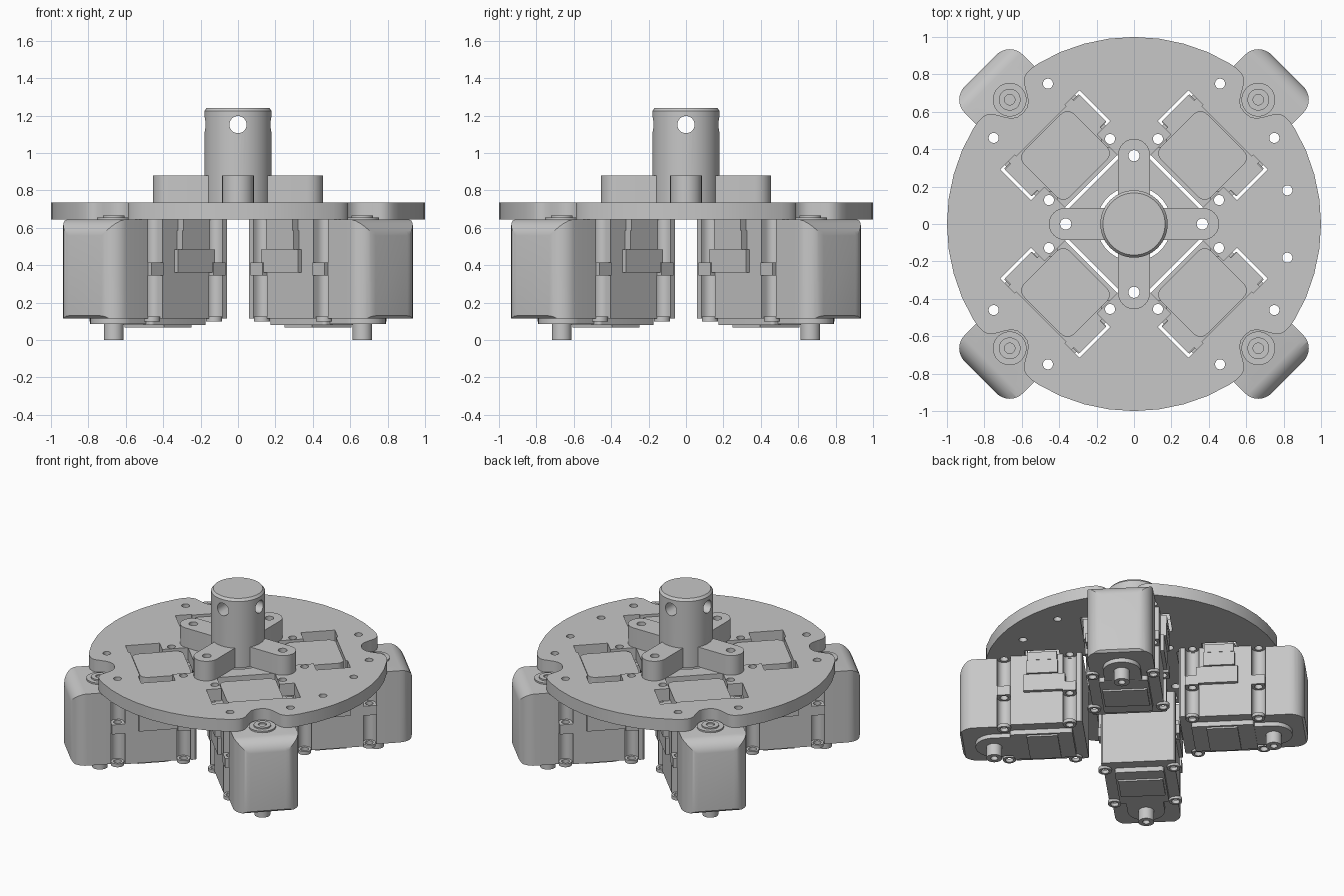
import bpy, bmesh
from math import sin, cos, pi, radians, atan2
from mathutils import Vector

if "Cube" in bpy.data.objects:
    bpy.data.objects.remove(bpy.data.objects["Cube"])

grey = bpy.data.materials.new("machined grey")
grey.use_nodes = True
COLOUR = (0.57, 0.57, 0.57, 1)
grey.diffuse_color = COLOUR
grey.node_tree.nodes["Principled BSDF"].inputs["Base Color"].default_value = COLOUR
parts = []


def link(name, mesh, angle=0):
    ob = bpy.data.objects.new(name, mesh)
    ob.rotation_euler.z = angle
    bpy.context.collection.objects.link(ob)
    return ob


def evaluated(ob):
    bpy.context.view_layer.update()
    dg = bpy.context.evaluated_depsgraph_get()
    return bpy.data.meshes.new_from_object(ob.evaluated_get(dg))


def arc(x, y, r, a0, a1, n):
    """Points on an arc, angles in degrees."""
    angles = [radians(a0 + (a1 - a0) * i / n) for i in range(n + 1)]
    return [(x + r * cos(t), y + r * sin(t)) for t in angles]


def circle(x, y, r, n=32):
    return arc(x, y, r, 0, 360, n)[:-1]


def rect(x0, x1, half, r=0, n=6):
    """Rectangle centred on the x axis, with rounded corners."""
    if not r:
        return [(x0, -half), (x1, -half), (x1, half), (x0, half)]
    corners = [(x1 - r, half - r), (x0 + r, half - r), (x0 + r, r - half), (x1 - r, r - half)]
    return [p for k, (cx, cy) in enumerate(corners) for p in arc(cx, cy, r, 90 * k, 90 * k + 90, n)]


def mirrored(half):
    """Close an outline by reflecting it in the x axis."""
    return half + [(x, -y) for x, y in reversed(half)]


def turn(points, a):
    return [(x * cos(a) - y * sin(a), x * sin(a) + y * cos(a)) for x, y in points]


def prism(name, loops, z0, z1, planes=()):
    """Extrude outlines (inner loops are holes), then trim by planes."""
    cu = bpy.data.curves.new(name, 'CURVE')
    cu.dimensions, cu.fill_mode, cu.extrude = '2D', 'BOTH', (z1 - z0) / 2
    for loop in loops:
        sp = cu.splines.new('POLY')
        sp.points.add(len(loop) - 1)
        for p, (x, y) in zip(sp.points, loop):
            p.co = (x, y, 0, 1)
        sp.use_cyclic_u = True
    tmp = link(name + "_outline", cu)
    mesh = evaluated(tmp)
    bpy.data.objects.remove(tmp)
    bm = bmesh.new()
    bm.from_mesh(mesh)
    bmesh.ops.translate(bm, verts=bm.verts, vec=(0, 0, (z0 + z1) / 2))
    bmesh.ops.remove_doubles(bm, verts=bm.verts, dist=1e-5)
    for co, no in planes:
        cut = bmesh.ops.bisect_plane(bm, geom=bm.verts[:] + bm.edges[:] + bm.faces[:],
                                     plane_co=co, plane_no=no, clear_outer=True)
        edges = [e for e in cut["geom_cut"] if isinstance(e, bmesh.types.BMEdge)]
        bmesh.ops.triangle_fill(bm, edges=edges, use_beauty=True)
    bmesh.ops.recalc_face_normals(bm, faces=bm.faces)
    bm.to_mesh(mesh)
    bm.free()
    mesh.name = name
    mesh.materials.clear()
    mesh.materials.append(grey)
    return mesh


def add(name, mesh):
    parts.append(link(name, mesh))
    return parts[-1]


DIAGONALS = [pi / 4 + k * pi / 2 for k in range(4)]
QUARTERS = [k * pi / 2 for k in range(4)]
SHAFT = 0.94
BOLTS = [(0.412, 0.231), (0.856, 0.205)]
BOLT_R = 0.027

# Round plate: scalloped rim at each motor shaft
notch = [(0.84, 0), (0.845, 0.035), (0.862, 0.062), (0.888, 0.082), (0.92, 0.1),
         (0.95, 0.117), (0.968, 0.138), (0.977, 0.165), (0.977, 0.2), (0.969, 0.246)]
start = atan2(notch[-1][1], notch[-1][0])
rim_step = (pi / 2 - 2 * start) / 8
sector = [(x, -y) for x, y in reversed(notch)] + notch[1:]
sector += [(cos(start + i * rim_step), sin(start + i * rim_step)) for i in range(1, 8)]
rim = [p for a in DIAGONALS for p in turn(sector, a)]

# Motor openings with side slots, and bolt holes
opening = mirrored([(0.305, 0.198), (0.48, 0.198), (0.48, 0.3),
                    (0.712, 0.3), (0.712, 0.19), (0.7, 0.19)])
bolt_holes = [circle(u, s * v, BOLT_R, 20) for u, v in BOLTS for s in (-1, 1)]
arm_holes = [turn(circle(0.365, 0, 0.03, 24), a) for a in QUARTERS]
plate_loops = [rim, circle(0, 0, 0.2, 48)] + arm_holes
plate_loops += [turn(loop, a) for a in DIAGONALS for loop in [opening] + bolt_holes]
plate_loops += [circle(0.82, s * 0.18, BOLT_R, 20) for s in (-1, 1)]
add("base_plate", prism("base_plate", plate_loops, 0.645, 0.735))

# Four-armed hub bracket
W = 0.085
arm = [(W, -W)] + arc(0.37, 0, W, -90, 90, 12)
cross = [p for a in QUARTERS for p in turn(arm, a)]
add("hub_arms", prism("hub_arms", [cross] + arm_holes, 0.735, 0.88))

# Column with crossed pin holes and a chamfered top
column = add("column", prism("column", [circle(0, 0, 0.18, 64)], 0.735, 1.225))
cutters = []
for axis in ((pi / 2, 0, 0), (0, pi / 2, 0)):
    bpy.ops.mesh.primitive_cylinder_add(vertices=32, radius=0.046, depth=1,
                                        location=(0, 0, 1.152), rotation=axis)
    cutter = bpy.context.object
    cutter.hide_render = True
    cutters.append(cutter)
    mod = column.modifiers.new("pin_hole", 'BOOLEAN')
    mod.operation, mod.solver, mod.object = 'DIFFERENCE', 'EXACT', cutter
drilled = evaluated(column)
column.modifiers.clear()
column.data = drilled
drilled.materials.clear()
drilled.materials.append(grey)
for cutter in cutters:
    bpy.data.objects.remove(cutter)

bm = bmesh.new()
bmesh.ops.create_cone(bm, cap_ends=True, segments=64, radius1=0.18, radius2=0.166, depth=0.017)
bmesh.ops.translate(bm, verts=bm.verts, vec=(0, 0, 1.2335))
top = bpy.data.meshes.new("column_top")
bm.to_mesh(top)
bm.free()
top.materials.append(grey)
add("column_top", top)

# Motor case outline along +x: screw channels at each bolt, rounded outer end
half_case = [(0.325, 0.24), (0.335, 0.25), (0.366, 0.25)]
half_case += arc(*BOLTS[0], 0.046, 180, 360, 10) + [(0.458, 0.24), (0.81, 0.24)]
half_case += arc(*BOLTS[1], 0.046, 180, 360, 10) + [(0.902, 0.22)]
half_case += arc(1.06, 0.12, 0.1, 90, 0, 8)
case = mirrored(half_case)

# Rounded shoulder on top of the outer end, small chamfer underneath
case_planes = []
for deg in (15, 30, 45, 60, 75):
    n = Vector((cos(radians(deg)), 0, sin(radians(deg))))
    case_planes.append((Vector((1.06, 0, 0.545)) + n * 0.1, n))
case_planes.append((Vector((1.16, 0, 0.13)), Vector((1, 0, -1))))

# Screw lugs inside the channels, each drilled through
lugs = [[(u + x, s * v + y) for x, y in rect(-0.045, 0.045, 0.042)]
        for u, v in BOLTS for s in (-1, 1)]
bosses = [circle(u, s * v, 0.044, 20) for u, v in BOLTS for s in (-1, 1)]

motor = {
    "motor_case": ([case], 0.115, 0.645, case_planes),
    "motor_top_pad": ([rect(0.345, 0.692, 0.19, 0.05)], 0.64, 0.72),
    "motor_bottom_cover": ([rect(0.4, 0.82, 0.165, 0.02)], 0.08, 0.118),
    "motor_label_panel": ([rect(0.5, 0.71, 0.15)], 0.068, 0.08),
    "shaft_housing": ([rect(0.66, SHAFT + 0.125, 0.125, 0.124, 12)], 0.085, 0.118),
    "drive_shaft": ([circle(SHAFT, 0, 0.053), circle(SHAFT, 0, 0.024)], 0, 0.09),
    "upper_bearing": ([circle(SHAFT, 0, 0.09)], 0.64, 0.656),
    "upper_bearing_ring": ([circle(SHAFT, 0, 0.058), circle(SHAFT, 0, 0.028)], 0.65, 0.666),
    "screw_lugs": (lugs + bolt_holes, 0.345, 0.415),
    "screw_bosses": (bosses + bolt_holes, 0.1, 0.125),
    "connector_base": ([rect(0.44, 0.72, 0.265)], 0.36, 0.485),
    "connector_neck": ([rect(0.49, 0.7, 0.28)], 0.485, 0.585),
    "connector_tab": ([rect(0.495, 0.695, 0.282)], 0.585, 0.645),
}
for name, spec in motor.items():
    mesh = prism(name, *spec)
    for i, a in enumerate(DIAGONALS):
        parts.append(link(f"{name}_{i + 1}", mesh.copy(), a))

# Smooth the round surfaces, keep the edges sharp
bpy.ops.object.select_all(action='DESELECT')
for ob in parts:
    ob.select_set(True)
bpy.context.view_layer.objects.active = parts[0]
bpy.ops.object.shade_smooth_by_angle(angle=radians(32))
